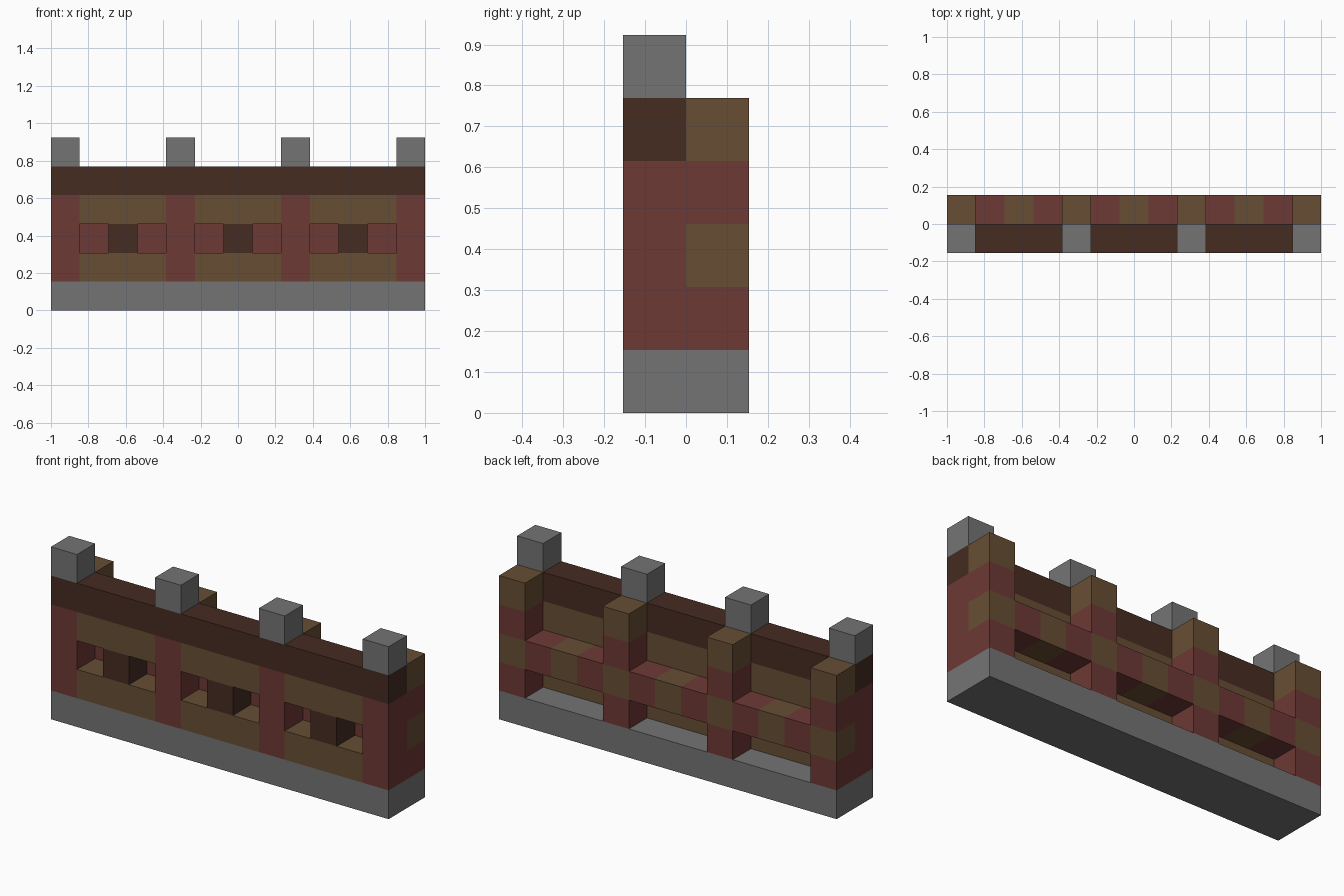
import bpy
import bmesh
from mathutils import Vector

if "Cube" in bpy.data.objects:
    bpy.data.objects.remove(bpy.data.objects["Cube"], do_unlink=True)

U = 2 / 13  # one block: the wall is 13 long, 2 deep and 6 high


def material(name, rgb):
    mat = bpy.data.materials.new(name)
    mat.use_nodes = True
    mat.diffuse_color = (*rgb, 1)
    mat.node_tree.nodes["Principled BSDF"].inputs["Base Color"].default_value = (*rgb, 1)
    return mat


STONE = material("grey stone", (0.175, 0.175, 0.175))
RED = material("red wood", (0.153, 0.041, 0.036))
TAN = material("tan wood", (0.136, 0.076, 0.034))
DARK = material("dark wood", (0.061, 0.025, 0.016))


def box(name, low, high, mats, axis=0):
    """Box between two corners in blocks, split along an axis into bands that cycle mats."""
    low, high = Vector(low), Vector(high)
    bm = bmesh.new()
    bmesh.ops.create_cube(bm, size=1)
    for v in bm.verts:
        v.co = (low + high) / 2 + v.co * (high - low)
    if len(mats) > 1:
        normal = Vector((0, 0, 0))
        normal[axis] = 1
        for step in range(1, round(high[axis] - low[axis])):
            bmesh.ops.bisect_plane(bm, geom=bm.verts[:] + bm.edges[:] + bm.faces[:],
                                   plane_co=low + normal * step, plane_no=normal)
        for f in bm.faces:
            offset = f.calc_center_median()[axis] - low[axis]
            band = min(max(offset, 0.01), high[axis] - low[axis] - 0.01)
            f.material_index = int(band) % len(mats)
    bmesh.ops.scale(bm, vec=(U, U, U), verts=bm.verts)
    mesh = bpy.data.meshes.new(name)
    bm.to_mesh(mesh)
    bm.free()
    for mat in mats:
        mesh.materials.append(mat)
    obj = bpy.data.objects.new(name, mesh)
    bpy.context.collection.objects.link(obj)
    return obj


# Full-length base and top beam
END = 6.5
box("stone_base", (-END, -1, 0), (END, 1, 1), [STONE])
box("top_beam", (-END, -1, 4), (END, 0, 5), [DARK])

# Posts: red front, banded rear buttress, stone merlon on top
for i in range(4):
    x = -END + 4 * i
    box(f"front_post_{i + 1}", (x, -1, 1), (x + 1, 0, 4), [RED])
    box(f"rear_post_{i + 1}", (x, 0, 1), (x + 1, 1, 5), [RED, TAN], axis=2)
    box(f"merlon_{i + 1}", (x, -1, 5), (x + 1, 0, 6), [STONE])

# Bays between posts: two panels, a window divider and the banded rear rail
for i in range(3):
    x = -END + 1 + 4 * i
    box(f"lower_panel_{i + 1}", (x, -1, 1), (x + 3, 0, 2), [TAN])
    box(f"upper_panel_{i + 1}", (x, -1, 3), (x + 3, 0, 4), [TAN])
    box(f"window_divider_{i + 1}", (x + 1, -1, 2), (x + 2, 0, 3), [DARK])
    box(f"rear_rail_{i + 1}", (x, 0, 2), (x + 3, 1, 3), [RED, TAN])
